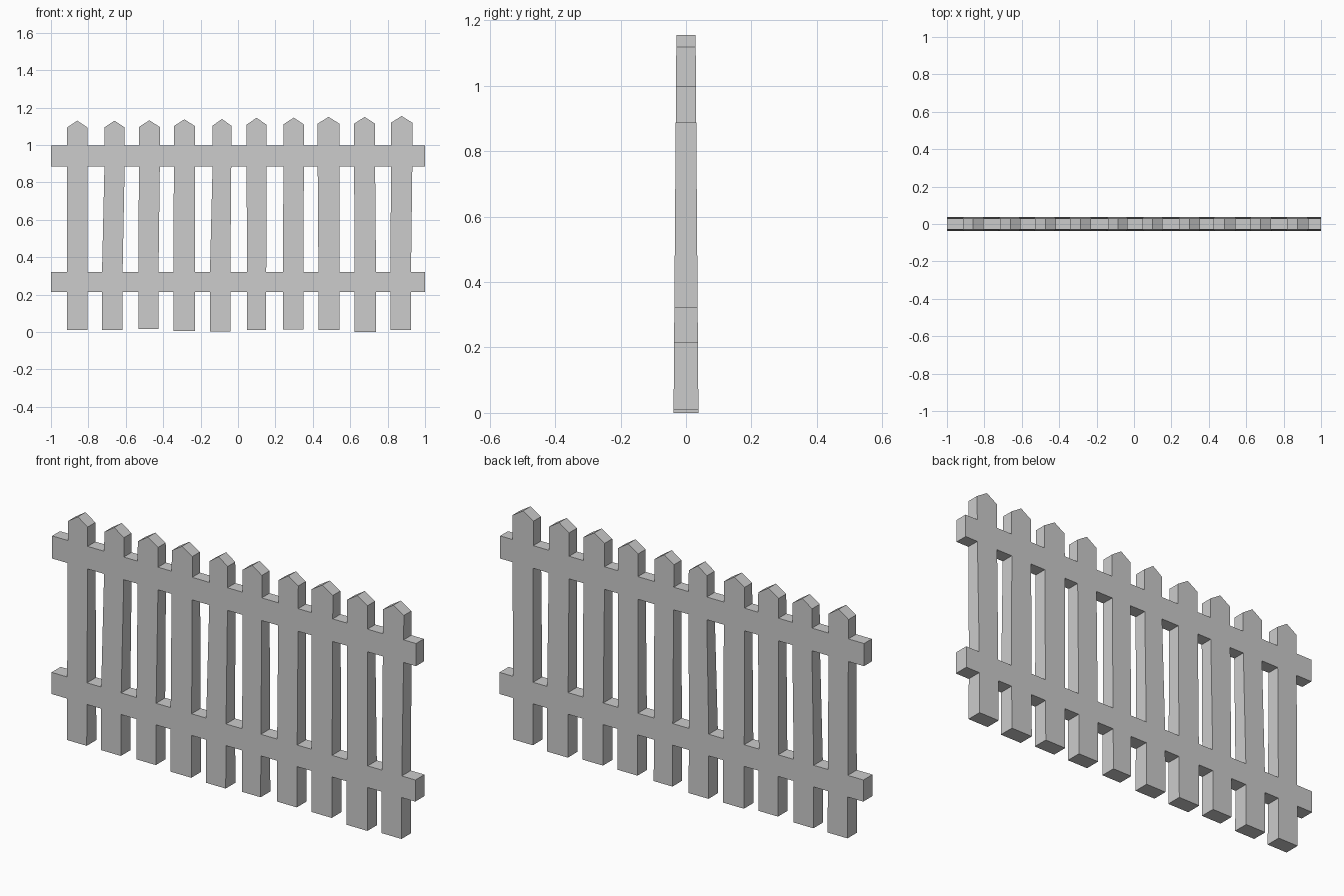
import bpy
import bmesh

if "Cube" in bpy.data.objects:
    bpy.data.objects.remove(bpy.data.objects["Cube"])

# Pickets: bottom left x, bottom right x, top left x, top right x, bottom z, peak z
PICKETS = [
    (-.914, -.805, -.914, -.805, .010, 1.130),
    (-.727, -.617, -.714, -.606, .010, 1.130),
    (-.532, -.425, -.530, -.418, .016, 1.132),
    (-.345, -.230, -.343, -.230, .005, 1.137),
    (-.150, -.041, -.136, -.036, .002, 1.139),
    (.048, .151, .046, .152, .010, 1.145),
    (.240, .350, .243, .352, .013, 1.146),
    (.430, .542, .426, .542, .012, 1.150),
    (.623, .738, .621, .733, .000, 1.150),
    (.815, .925, .818, .932, .010, 1.155),
]
LOW_RAIL = (.215, .322)
TOP_RAIL = (.886, .998)


def half_depth(z):
    return .038 - .0075 * z


bm = bmesh.new()
pairs = {}
edges = {}


def pair(p):
    # Matching front and back vertex of one outline point
    key = (round(p[0], 4), round(p[1], 4))
    if key not in pairs:
        x, z = key
        d = half_depth(z)
        pairs[key] = (bm.verts.new((x, -d, z)), bm.verts.new((x, d, z)))
    return key


def cell(points):
    # Front and back panel of one region, remembering its outline
    keys = [pair(p) for p in points]
    bm.faces.new([pairs[k][0] for k in keys])
    bm.faces.new([pairs[k][1] for k in reversed(keys)])
    for a, b in zip(keys, keys[1:] + keys[:1]):
        edges[(a, b)] = True


# Pickets, straight through both rails
left = [(-1, z) for z in LOW_RAIL + TOP_RAIL]
for bl, br, tl, tr, z0, peak in PICKETS:
    levels = [z0, *LOW_RAIL, *TOP_RAIL]
    xl = [bl, bl, bl, tl, tl]
    xr = [br, br, br, tr, tr]
    for i in range(4):
        cell([(xl[i], levels[i]), (xr[i], levels[i]),
              (xr[i + 1], levels[i + 1]), (xl[i + 1], levels[i + 1])])
    # Pointed tip
    cell([(tl, TOP_RAIL[1]), (tr, TOP_RAIL[1]), (tr, peak - .036),
          ((tl + tr) / 2, peak), (tl, peak - .036)])
    # Rail spans up to this picket
    here = list(zip(xl[1:], levels[1:]))
    for j in (0, 2):
        cell([left[j], here[j], here[j + 1], left[j + 1]])
    left = list(zip(xr[1:], levels[1:]))

# Rail ends
for j, z in ((0, LOW_RAIL), (2, TOP_RAIL)):
    cell([left[j], (1, z[0]), (1, z[1]), left[j + 1]])

# Side walls along the outer and opening edges
for a, b in edges:
    if (b, a) not in edges:
        bm.faces.new((pairs[a][0], pairs[a][1], pairs[b][1], pairs[b][0]))

bmesh.ops.recalc_face_normals(bm, faces=bm.faces[:])
mesh = bpy.data.meshes.new("picket_fence")
bm.to_mesh(mesh)
bm.free()
bpy.context.collection.objects.link(bpy.data.objects.new("picket_fence", mesh))
